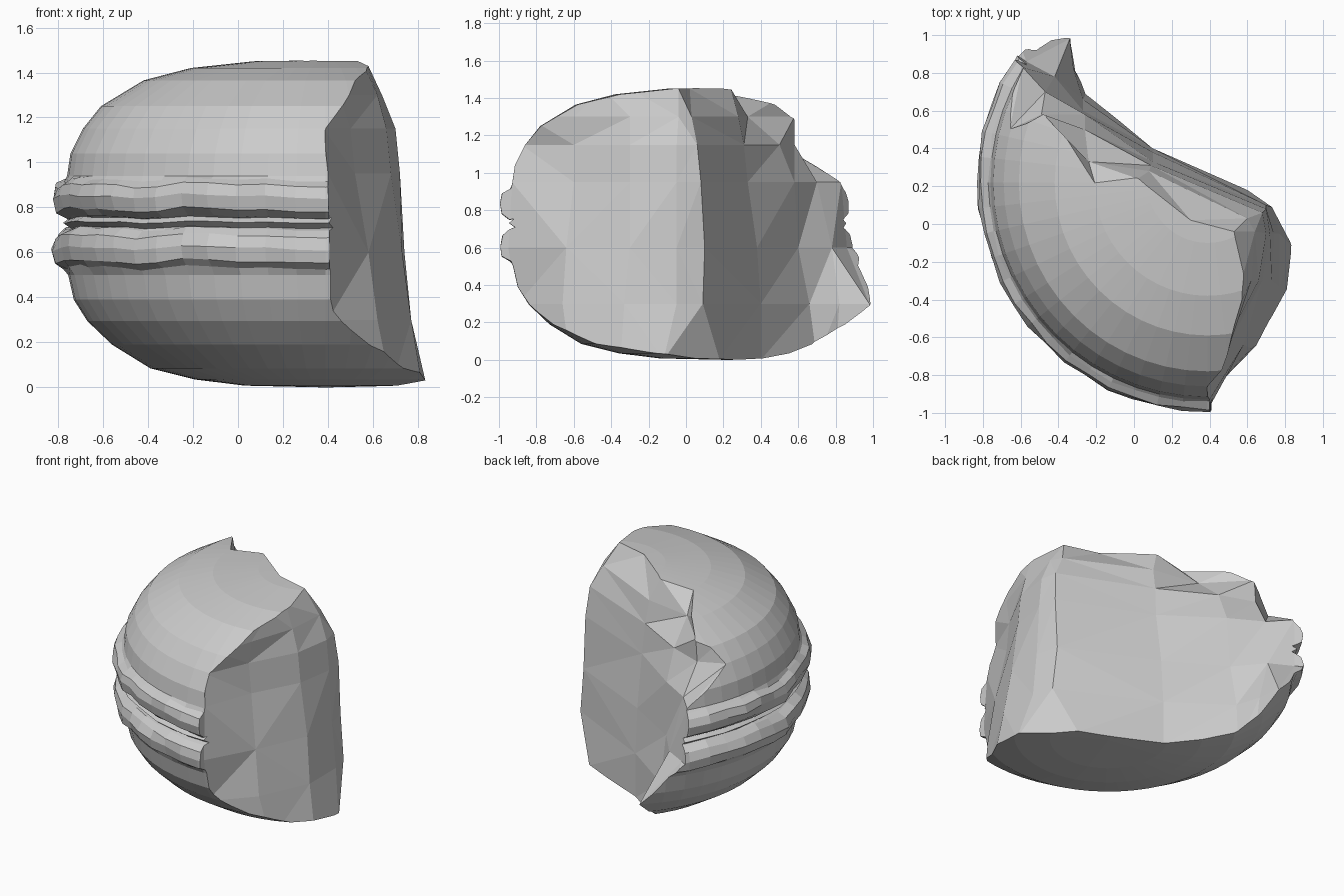
import bpy, bmesh, math, random

if "Cube" in bpy.data.objects:
    bpy.data.objects.remove(bpy.data.objects["Cube"])
random.seed(4)
CX, CY = 0.39, 0.22      # axis of the unbitten round cookie
SEG = 56


def mesh_object(name, bm):
    bmesh.ops.recalc_face_normals(bm, faces=bm.faces)
    me = bpy.data.meshes.new(name)
    bm.to_mesh(me)
    bm.free()
    ob = bpy.data.objects.new(name, me)
    bpy.context.collection.objects.link(ob)
    return ob


# Profile from bottom to top: radius, height, roughness
profile = [
    (0.36, 0.008, 0), (0.58, 0.035, 0), (0.78, 0.085, 0), (0.95, 0.19, 0),
    (1.06, 0.295, 0), (1.12, 0.39, 0), (1.145, 0.50, 0),
    # lower ruffled foot
    (1.165, 0.535, 1), (1.20, 0.56, 1), (1.217, 0.62, 1), (1.20, 0.675, 1), (1.16, 0.705, 1),
    # cream line
    (1.14, 0.712, 0.5), (1.17, 0.735, 0.5), (1.14, 0.755, 0.5),
    # upper ruffled foot
    (1.16, 0.762, 1), (1.20, 0.79, 1), (1.217, 0.85, 1), (1.20, 0.90, 1), (1.165, 0.925, 1),
    # upper shell
    (1.15, 0.94, 0), (1.135, 1.04, 0), (1.08, 1.15, 0), (1.0, 1.25, 0),
    (0.81, 1.365, 0), (0.6, 1.42, 0), (0.32, 1.45, 0)]

# Whole cookie body
bm = bmesh.new()
rings = []
for r, z, rough in profile:
    ring = []
    for i in range(SEG):
        a = 2 * math.pi * i / SEG
        wave = 0.008 * math.sin(9 * a + 1) + 0.006 * math.sin(17 * a)
        rr = r + rough * random.uniform(-0.011, 0.009)
        zz = z + rough * (wave + random.uniform(-0.004, 0.004))
        ring.append(bm.verts.new((CX + rr * math.cos(a), CY + rr * math.sin(a), zz)))
    rings.append(ring)
for lo, hi in zip(rings, rings[1:]):
    for i in range(SEG):
        j = (i + 1) % SEG
        bm.faces.new((lo[i], lo[j], hi[j], hi[i]))
for ring, z in ((rings[0], 0.0), (rings[-1], 1.457)):
    tip = bm.verts.new((CX, CY, z))
    for i in range(SEG):
        bm.faces.new((ring[i], ring[(i + 1) % SEG], tip))
cookie = mesh_object("bitten_sandwich_cookie", bm)

# Bite outline at rising heights, from the front edge round to the back left
heights = [0.0, 0.3, 0.6, 0.95, 1.15, 1.3, 1.45]
bite = [
    [(.46, -.86), (.68, -.62), (.82, -.35), (.84, -.12), (.60, .18), (.10, .40), (-.25, .70), (-.30, .80), (-.27, 1.0)],
    [(.40, -.90), (.62, -.66), (.77, -.33), (.77, -.05), (.73, .09), (.10, .40), (-.27, .66), (-.32, .82), (-.34, .98)],
    [(.41, -.95), (.58, -.64), (.73, -.30), (.74, -.05), (.70, .10), (.10, .38), (-.27, .60), (-.42, .78), (-.57, .86)],
    [(.40, -.93), (.52, -.60), (.68, -.30), (.72, -.05), (.70, .08), (.10, .33), (-.26, .58), (-.47, .70), (-.59, .83)],
    [(.38, -.88), (.50, -.60), (.66, -.30), (.70, -.05), (.68, .06), (.09, .31), (-.26, .50), (-.49, .58), (-.66, .50)],
    [(.45, -.85), (.52, -.60), (.62, -.30), (.64, -.04), (.60, .03), (.08, .28), (-.24, .33), (-.48, .58), (-.62, .50)],
    [(.48, -.70), (.55, -.45), (.57, -.30), (.53, -.04), (.30, .02), (.02, .24), (-.20, .19), (-.48, .58), (-.62, .50)]]


def closed_outline(pts):
    x, y = pts[-1]
    start = (pts[0][0] - 0.02, -1.7)
    end = (CX + 1.6 * (x - CX), CY + 1.6 * (y - CY))
    return [start] + pts + [end, (-1.4, 3), (3, 3), (3, -1.7)]


# Bite-shaped cutter
levels = list(zip([-0.2] + heights + [1.7], [bite[0]] + bite + [bite[-1]]))
bm = bmesh.new()
loops = [[bm.verts.new((x, y, z)) for x, y in closed_outline(p)] for z, p in levels]
n = len(loops[0])
for lo, hi in zip(loops, loops[1:]):
    for i in range(n):
        j = (i + 1) % n
        bm.faces.new((lo[i], lo[j], hi[j], hi[i]))
bm.faces.new(loops[0])
bm.faces.new(loops[-1])
bmesh.ops.triangulate(bm, faces=bm.faces)
cutter = mesh_object("bite_cutter", bm)
cutter.hide_render = True

# Take the bite
mod = cookie.modifiers.new("bite", 'BOOLEAN')
mod.operation = 'DIFFERENCE'
mod.solver = 'EXACT'
mod.object = cutter
bpy.context.view_layer.objects.active = cookie
cookie.select_set(True)
bpy.ops.object.modifier_apply(modifier=mod.name)
bpy.data.objects.remove(cutter)
